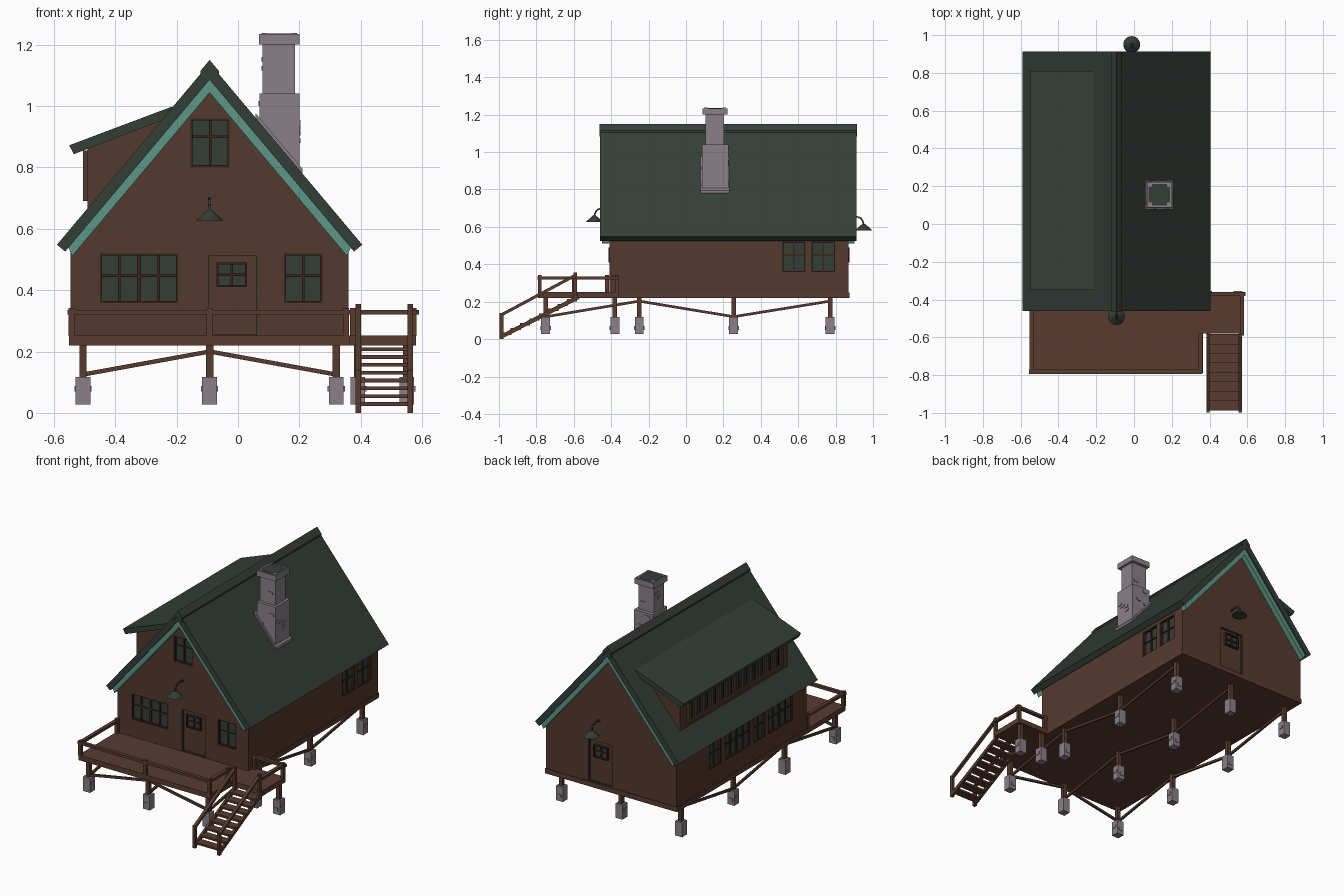
import bpy, bmesh, math, random
from mathutils import Vector, Matrix

if "Cube" in bpy.data.objects:
    bpy.data.objects.remove(bpy.data.objects["Cube"])

random.seed(4)


def material(name, rgb):
    m = bpy.data.materials.new(name)
    m.diffuse_color = (*rgb, 1)
    m.use_nodes = True
    m.node_tree.nodes["Principled BSDF"].inputs["Base Color"].default_value = m.diffuse_color
    return m


WALL = material("brown wall", (0.088, 0.041, 0.028))
DECK = material("brown timber", (0.100, 0.044, 0.028))
DARK = material("dark brown frame", (0.045, 0.015, 0.010))
ROOF = material("dark green", (0.034, 0.048, 0.037))
TEAL = material("teal trim", (0.107, 0.305, 0.242))
STONE = material("grey stone", (0.255, 0.215, 0.245))

parts = {}  # part name -> (bmesh, material)


def part(name, mat):
    if name not in parts:
        parts[name] = (bmesh.new(), mat)
    return parts[name][0]


def box(name, mat, x0, x1, y0, y1, z0, z1):
    m = Matrix.Translation(((x0 + x1) / 2, (y0 + y1) / 2, (z0 + z1) / 2))
    m = m @ Matrix.Diagonal((x1 - x0, y1 - y0, z1 - z0, 1))
    bmesh.ops.create_cube(part(name, mat), size=1, matrix=m)


def beam(name, mat, p, q, w, h):
    """Rectangular bar between two points."""
    p, q = Vector(p), Vector(q)
    rot = (q - p).to_track_quat('Y', 'Z').to_matrix().to_4x4()
    m = Matrix.Translation((p + q) / 2) @ rot @ Matrix.Diagonal((w, (q - p).length, h, 1))
    bmesh.ops.create_cube(part(name, mat), size=1, matrix=m)


def prism(name, mat, pts, y0, y1):
    """Profile in x/z pushed along y."""
    bm = part(name, mat)
    f = bm.faces.new([bm.verts.new((x, y0, z)) for x, z in pts])
    r = bmesh.ops.extrude_face_region(bm, geom=[f])
    bmesh.ops.translate(bm, vec=(0, y1 - y0, 0),
                        verts=[v for v in r['geom'] if isinstance(v, bmesh.types.BMVert)])
    bmesh.ops.recalc_face_normals(bm, faces=bm.faces[:])


# ---- wall-relative boxes: u along the wall, z up, d outwards ----
X0, X1, Y0, Y1, CX = -0.545, 0.36, -0.41, 0.87, -0.0925
PLANES = {"front": ('y', Y0, -1), "back": ('y', Y1, 1), "right": ('x', X1, 1),
          "left": ('x', X0, -1), "dormer": ('x', -0.49, -1)}


def wbox(name, mat, wall, u0, u1, z0, z1, d0, d1):
    axis, base, s = PLANES[wall]
    a, b = sorted((base + s * d0, base + s * d1))
    if axis == 'y':
        box(name, mat, u0, u1, a, b, z0, z1)
    else:
        box(name, mat, a, b, u0, u1, z0, z1)


def ring(name, mat, wall, u0, u1, z0, z1, t, d0, d1):
    wbox(name, mat, wall, u0, u0 + t, z0, z1, d0, d1)
    wbox(name, mat, wall, u1 - t, u1, z0, z1, d0, d1)
    wbox(name, mat, wall, u0 + t, u1 - t, z0, z0 + t, d0, d1)
    wbox(name, mat, wall, u0 + t, u1 - t, z1 - t, z1, d0, d1)


def window(wall, u0, u1, z0, z1, cols, bar=0.55, base=0.0):
    """Recessed window: frame, glass, mullions and one cross bar."""
    if base == 0:
        wbox("cutter", DARK, wall, u0, u1, z0, z1, -0.02, 0.02)
    ring("window_frames", DARK, wall, u0, u1, z0, z1, 0.007, base - 0.021, base - 0.002)
    wbox("window_glass", ROOF, wall, u0, u1, z0, z1, base - 0.021, base - 0.014)
    for i in range(1, cols):
        u = u0 + (u1 - u0) * i / cols
        t = 0.006 if i % 2 == 0 else 0.004
        wbox("window_frames", DARK, wall, u - t, u + t, z0, z1, base - 0.02, base - 0.007)
    zb = z0 + (z1 - z0) * bar
    wbox("window_frames", DARK, wall, u0, u1, zb - 0.004, zb + 0.004, base - 0.02, base - 0.008)


# ---- house body and windows ----
prism("house_walls", WALL, [(X0, 0.24), (X1, 0.24), (X1, 0.54), (CX, 1.083), (X0, 0.54)], Y0, Y1)
window("front", -0.45, -0.195, 0.358, 0.52, 4)
window("front", 0.15, 0.275, 0.358, 0.52, 2)
window("front", -0.155, -0.027, 0.80, 0.96, 2, 0.62)
window("right", 0.513, 0.64, 0.358, 0.522, 2)
window("right", 0.668, 0.797, 0.358, 0.522, 2)
for u0, u1, n in ((0.43, 0.55, 2), (0.14, 0.39, 4), (0.0, 0.11, 2), (-0.28, -0.03, 4)):
    window("left", u0, u1, 0.358, 0.522, n)

# ---- doors with green jambs, gooseneck lamps above ----
for wall in ("front", "back"):
    wbox("cutter", DARK, wall, -0.10, 0.065, 0.252, 0.515, -0.02, 0.02)
    ring("door_jambs", ROOF, wall, -0.10, 0.065, 0.252, 0.515, 0.004, -0.021, -0.003)
    wbox("doors", WALL, wall, -0.096, 0.061, 0.256, 0.511, -0.021, -0.012)
    window(wall, -0.07, 0.03, 0.41, 0.49, 2, 0.5, base=0.006)
for name, x, yw, s, z in (("front_lamp", CX, Y0, -1, 0.627), ("back_lamp", -0.012, Y1, 1, 0.582)):
    y = yw + s * 0.08
    bmesh.ops.create_cone(part(name, ROOF), cap_ends=True, segments=16, radius1=0.045, radius2=0.009,
                          depth=0.033, matrix=Matrix.Translation((x, y, z + 0.0165)))
    path = [(0.0, 0.068), (0.045, 0.072), (0.064, 0.065), (0.075, 0.05), (0.08, 0.03)]
    for (a, b), (c, d) in zip(path, path[1:]):
        beam(name, ROOF, (x, yw + s * a, z + b), (x, yw + s * c, z + d), 0.009, 0.009)

# ---- main roof, ridge cap and gable trim ----
S, TOP = 1.19, 1.14


def chevron(name, mat, outer, half, y0, y1, drop, inset=0.0):
    h2 = half - inset
    prism(name, mat, [(CX - half, outer - S * half), (CX, outer), (CX + half, outer - S * half),
                      (CX + h2, outer - drop - S * h2), (CX, outer - drop),
                      (CX - h2, outer - drop - S * h2)], y0, y1)


chevron("main_roof", ROOF, TOP, 0.4975, -0.46, 0.912, 0.0544, 0.027)
chevron("ridge_cap", ROOF, TOP + 0.01, 0.03, -0.462, 0.914, 0.03)
for y0, y1 in ((-0.45, -0.409), (0.869, 0.902)):
    chevron("gable_trim", TEAL, TOP - 0.054, 0.46, y0, y1, 0.042, 0.012)

# ---- dormer on the left slope ----
prism("dormer_roof", ROOF, [(-0.55, 0.872), (-0.215, 0.998), (-0.19, 0.975), (-0.535, 0.843)], -0.35, 0.81)
prism("dormer_walls", WALL, [(-0.49, 0.62), (-0.49, 0.862), (-0.22, 0.964), (-0.22, 0.9)], -0.30, 0.76)
D0, D1, N = -0.24, 0.69, 12
ring("dormer_window_band", WALL, "dormer", D0, D1, 0.69, 0.855, 0.022, -0.005, 0.015)
wbox("dormer_glass", ROOF, "dormer", D0, D1, 0.70, 0.85, -0.004, 0.004)
for i in range(1, N):
    u = D0 + (D1 - D0) * i / N
    wbox("dormer_window_band", WALL, "dormer", u - 0.009, u + 0.009, 0.70, 0.85, -0.004, 0.014)
for i in range(N):
    u = D0 + (D1 - D0) * (i + 0.5) / N
    wbox("dormer_mullions", DARK, "dormer", u - 0.003, u + 0.003, 0.712, 0.833, -0.004, 0.009)

# ---- chimney ----
box("chimney", STONE, 0.07, 0.20, 0.086, 0.226, 0.76, 1.04)
box("chimney", STONE, 0.08, 0.185, 0.105, 0.204, 1.0, 1.21)
box("chimney", STONE, 0.068, 0.20, 0.088, 0.222, 1.2, 1.234)
box("chimney_top", ROOF, 0.078, 0.19, 0.098, 0.212, 1.228, 1.236)
for x in (0.085, 0.183):
    for y in (0.105, 0.205):
        box("chimney", STONE, x - 0.009, x + 0.009, y - 0.009, y + 0.009, 1.225, 1.238)
prism("chimney_flashing", STONE, [(0.057, 0.977), (0.21, 0.795), (0.21, 0.75), (0.057, 0.93)], 0.077, 0.232)
for i in range(14):  # stones standing proud of the masonry
    z, low = random.uniform(0.86, 1.17), 0
    x0, x1, y0, y1 = (0.07, 0.20, 0.086, 0.226) if z < 1.02 else (0.08, 0.185, 0.105, 0.204)
    if i % 2:
        x, y = random.choice((x0, x1)), random.uniform(y0 + 0.02, y1 - 0.02)
    else:
        x, y = random.uniform(x0 + 0.02, x1 - 0.02), random.choice((y0, y1))
    a, b = (0.004, 0.016) if i % 2 else (0.016, 0.004)
    box("chimney", STONE, x - a, x + a, y - b, y + b, z - 0.008, z + 0.008)

# ---- floor, deck and side landing ----
box("floor_rim", DECK, -0.549, 0.364, -0.414, 0.874, 0.22, 0.25)
box("deck", DECK, -0.55, 0.364, -0.79, -0.414, 0.22, 0.252)
box("landing", DECK, 0.364, 0.58, -0.58, -0.36, 0.22, 0.252)

# ---- railings ----
RZ = 0.328
rails = [((-0.542, -0.42), (-0.542, -0.782)), ((-0.555, -0.782), (0.36, -0.782)),
         ((0.352, -0.79), (0.352, -0.58)), ((0.571, -0.59), (0.571, -0.36)),
         ((0.36, -0.37), (0.59, -0.37))]
for p, q in rails:
    beam("deck_rails", DECK, (*p, RZ), (*q, RZ), 0.022, 0.016)
for x, y in ((-0.542, -0.422), (-0.542, -0.782), (CX, -0.782), (0.352, -0.782), (0.352, -0.6),
             (0.571, -0.37), (0.375, -0.37)):
    box("rail_posts", DECK, x - 0.01, x + 0.01, y - 0.01, y + 0.01, 0.25, 0.342)

# ---- stairs ----
for x in (0.392, 0.562):
    beam("stair_stringers", DECK, (x, -0.99, 0.012), (x, -0.575, 0.225), 0.014, 0.022)
    beam("stair_handrails", DECK, (x, -0.99, 0.128), (x, -0.585, 0.345), 0.018, 0.016)
    box("stair_posts", DECK, x - 0.009, x + 0.009, -0.997, -0.977, 0.0, 0.14)
    box("stair_posts", DECK, x - 0.009, x + 0.009, -0.602, -0.582, 0.2, 0.355)
for i in range(8):
    y, z = -0.96 + i * 0.05, 0.028 + i * 0.0255
    box("stair_treads", DECK, 0.39, 0.564, y - 0.027, y + 0.027, z - 0.005, z + 0.007)

# ---- stone piers, posts and diagonal braces ----
XS, YS = (-0.505, CX, 0.32), (-0.75, -0.25, 0.255, 0.77)
for x, y in [(x, y) for x in XS for y in YS] + [(0.39, -0.38), (0.55, -0.38)]:
    box("piers", STONE, x - 0.024, x + 0.024, y - 0.024, y + 0.024, 0.027, 0.117)
    sx, sy = random.choice((-1, 1)), random.choice((-1, 1))
    box("piers", STONE, x + sx * 0.024 - 0.004, x + sx * 0.024 + 0.004, y - 0.014, y + 0.012, 0.07, 0.088)
    box("piers", STONE, x - 0.014, x + 0.01, y + sy * 0.024 - 0.004, y + sy * 0.024 + 0.004, 0.05, 0.07)
    box("support_posts", DECK, x - 0.012, x + 0.012, y - 0.012, y + 0.012, 0.11, 0.225)
for x in XS:
    for (ya, za), (yb, zb) in zip(zip(YS, (0.12, 0.203) * 2), zip(YS[1:], (0.203, 0.12, 0.203))):
        beam("braces", DECK, (x, ya, za), (x, yb, zb), 0.012, 0.014)
for x in (XS[0], XS[2]):
    beam("braces", DECK, (x, YS[0], 0.125), (CX, YS[0], 0.2), 0.012, 0.014)

# ---- make the objects, then cut the openings into the walls ----
objs = {}
for name, (bm, mat) in parts.items():
    me = bpy.data.meshes.new(name)
    bm.to_mesh(me)
    bm.free()
    me.materials.append(WALL if name == "cutter" else mat)
    objs[name] = bpy.data.objects.new(name, me)
    bpy.context.collection.objects.link(objs[name])

walls, cutter = objs["house_walls"], objs["cutter"]
mod = walls.modifiers.new("openings", 'BOOLEAN')
mod.operation, mod.solver, mod.object = 'DIFFERENCE', 'EXACT', cutter
bpy.context.view_layer.objects.active = walls
bpy.ops.object.modifier_apply(modifier=mod.name)
bpy.data.objects.remove(cutter)
